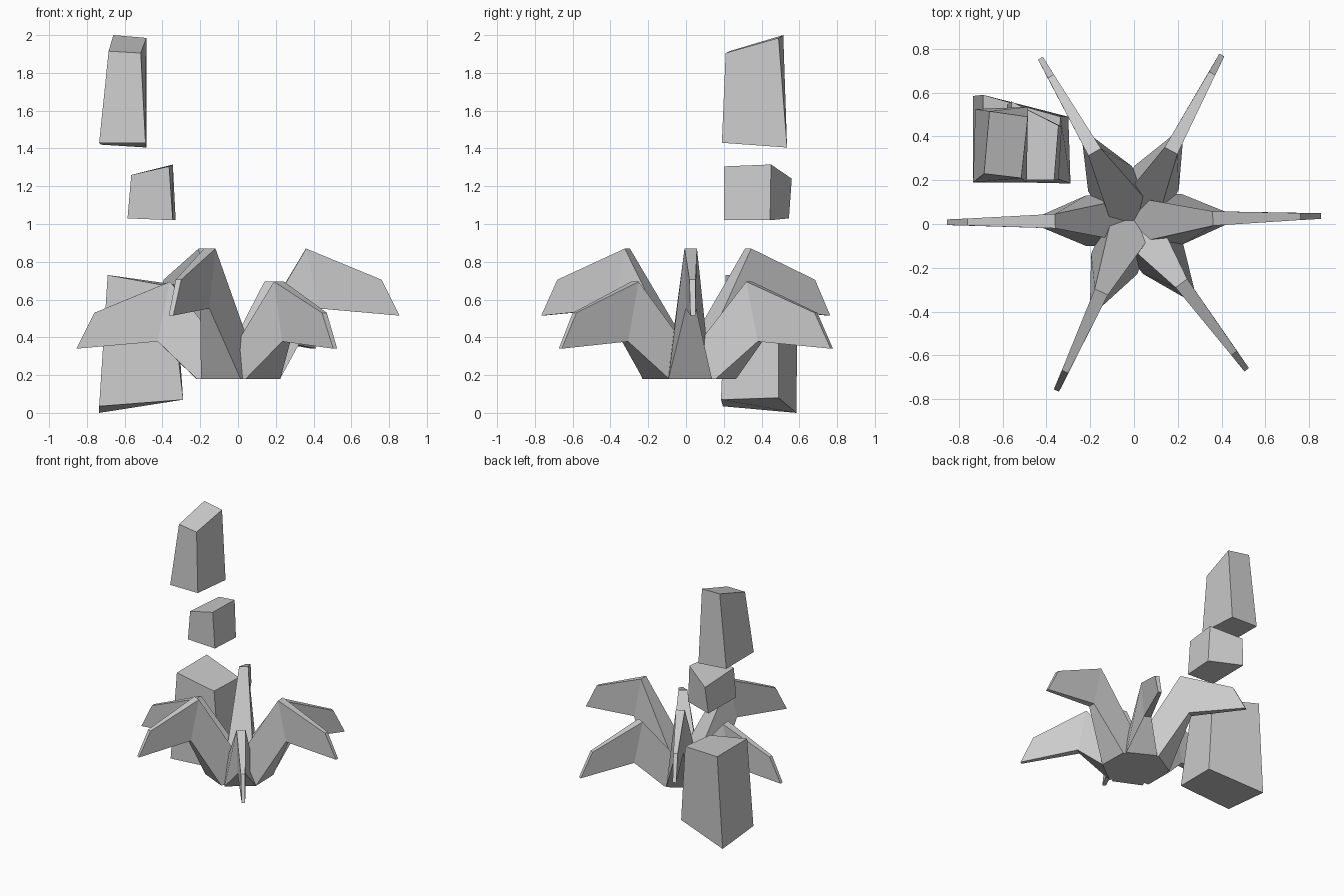
import bpy
from math import radians
from mathutils import Matrix

if "Cube" in bpy.data.objects:
    bpy.data.objects.remove(bpy.data.objects["Cube"])


def add_mesh(name, verts, faces):
    mesh = bpy.data.meshes.new(name)
    mesh.from_pydata(verts, [], faces)
    mesh.update()
    obj = bpy.data.objects.new(name, mesh)
    bpy.context.collection.objects.link(obj)
    return obj


def block(name, bottom, top):
    """Irregular block; corners run front-left, front-right, back-right, back-left."""
    faces = [(3, 2, 1, 0), (4, 5, 6, 7)]
    for i in range(4):
        j = (i + 1) % 4
        faces.append((i, j, j + 4, i + 4))
    return add_mesh(name, bottom + top, faces)


def leaf(name, angle, profile):
    """Folded, tapering leaf; profile rows are radius, height, half width."""
    n = len(profile)
    verts = [(r, -w, z) for r, z, w in profile] + [(r, w, z) for r, z, w in profile]
    faces = []
    for i in range(n):
        j = (i + 1) % n
        faces.append((i, j, j + n, i + n))
    # each side is two quads: the rising part and the drooping part
    for quad in ((0, 1, 4, 5), (1, 2, 3, 4)):
        faces.append(tuple(reversed(quad)))
        faces.append(tuple(k + n for k in quad))
    obj = add_mesh(name, verts, faces)
    obj.data.transform(Matrix.Translation((0, 0.017, 0)) @ Matrix.Rotation(radians(angle), 4, 'Z'))
    return obj


def leaf_profile(lift):
    return [(-0.05, 0.18, 0.115),
            (0.36, 0.695 + lift, 0.033),
            (0.76, 0.53 + lift, 0.016),
            (0.855, 0.34 + lift, 0.013),
            (0.425, 0.378 + lift, 0.027),
            (0.22, 0.18, 0.115)]


# Rosette: three tall leaves alternating with three low ones
for i, a in enumerate((1.3, 120, 245.5)):
    leaf(f"tall_leaf_{i + 1}", a, leaf_profile(0.175))
for i, a in enumerate((62, 180.6, 307)):
    leaf(f"low_leaf_{i + 1}", a, leaf_profile(0))

# Floating column of irregular blocks
block("lower_block",
      [(-0.735, 0.195, 0.035), (-0.29, 0.185, 0.07), (-0.30, 0.49, 0.08), (-0.735, 0.585, 0.0)],
      [(-0.69, 0.21, 0.73), (-0.36, 0.21, 0.67), (-0.335, 0.49, 0.68), (-0.69, 0.59, 0.73)])
block("middle_block",
      [(-0.585, 0.20, 1.03), (-0.345, 0.20, 1.02), (-0.33, 0.445, 1.02), (-0.58, 0.545, 1.03)],
      [(-0.565, 0.20, 1.26), (-0.365, 0.20, 1.305), (-0.345, 0.45, 1.315), (-0.56, 0.56, 1.24)])
block("upper_block",
      [(-0.735, 0.19, 1.43), (-0.49, 0.19, 1.43), (-0.485, 0.535, 1.405), (-0.725, 0.525, 1.42)],
      [(-0.685, 0.23, 1.915), (-0.515, 0.21, 1.905), (-0.485, 0.49, 1.985), (-0.66, 0.515, 2.0)])
